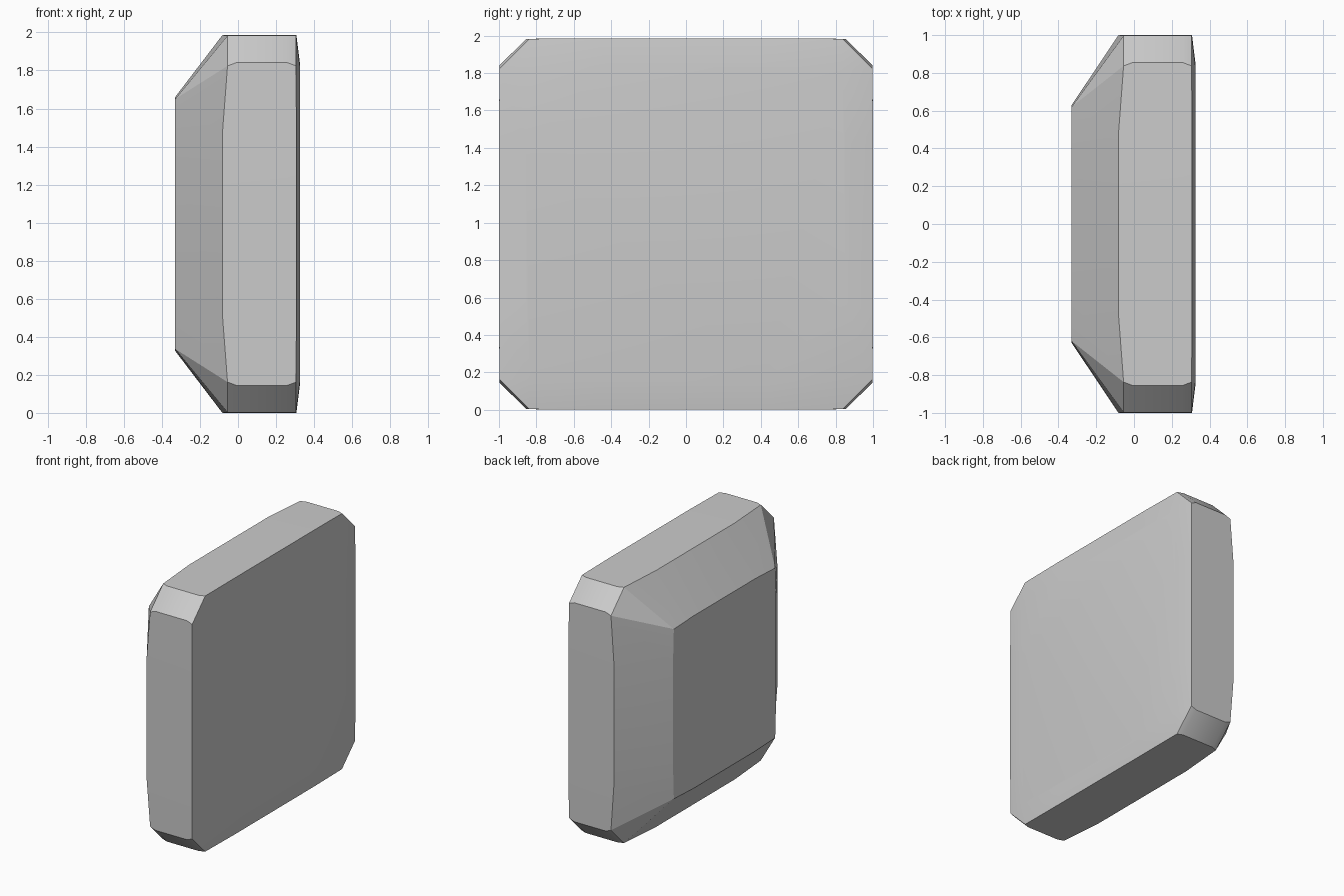
import bpy, bmesh

if "Cube" in bpy.data.objects:
    bpy.data.objects.remove(bpy.data.objects["Cube"])

CZ = 0.993  # centre height

def ring(bm, x_end, x_mid, h_end, h_mid, cut, mid, zscale):
    """16-point chamfered square in the YZ plane, four points per side."""
    verts = []
    e = h_end - cut
    for k in range(4):
        for u, d, x in ((-e, h_end, x_end), (-mid, h_mid, x_mid),
                        (mid, h_mid, x_mid), (e, h_end, x_end)):
            y, z = d, u
            for _ in range(k):
                y, z = -z, y
            verts.append(bm.verts.new((x, y, CZ + z * zscale)))
    return verts

# rings from back plate to front plate
profile = [
    (-0.33, -0.33, 0.62, 0.63, 0.0, 0.38, 1.06),
    (-0.055, -0.082, 0.997, 1.0, 0.16, 0.48, CZ),
    (-0.01, -0.01, 0.997, 1.0, 0.143, 0.48, CZ),
    (0.26, 0.26, 0.997, 1.0, 0.143, 0.48, CZ),
    (0.305, 0.307, 0.997, 1.0, 0.16, 0.48, CZ),
    (0.325, 0.325, 0.835, 0.855, 0.0, 0.42, CZ),
]
bm = bmesh.new()
rings = [ring(bm, *p) for p in profile]
for a, b in zip(rings, rings[1:]):
    for i in range(16):
        j = (i + 1) % 16
        bm.faces.new((a[i], a[j], b[j], b[i]))
bm.faces.new(rings[0])
bm.faces.new(rings[-1])
bmesh.ops.remove_doubles(bm, verts=bm.verts, dist=0.0005)
bmesh.ops.recalc_face_normals(bm, faces=bm.faces)

# bevelled stone slab
mesh = bpy.data.meshes.new("slab")
bm.to_mesh(mesh)
bm.free()
slab = bpy.data.objects.new("slab", mesh)
bpy.context.collection.objects.link(slab)
bpy.context.view_layer.objects.active = slab
slab.select_set(True)
bpy.ops.object.shade_smooth_by_angle(angle=0.35)
